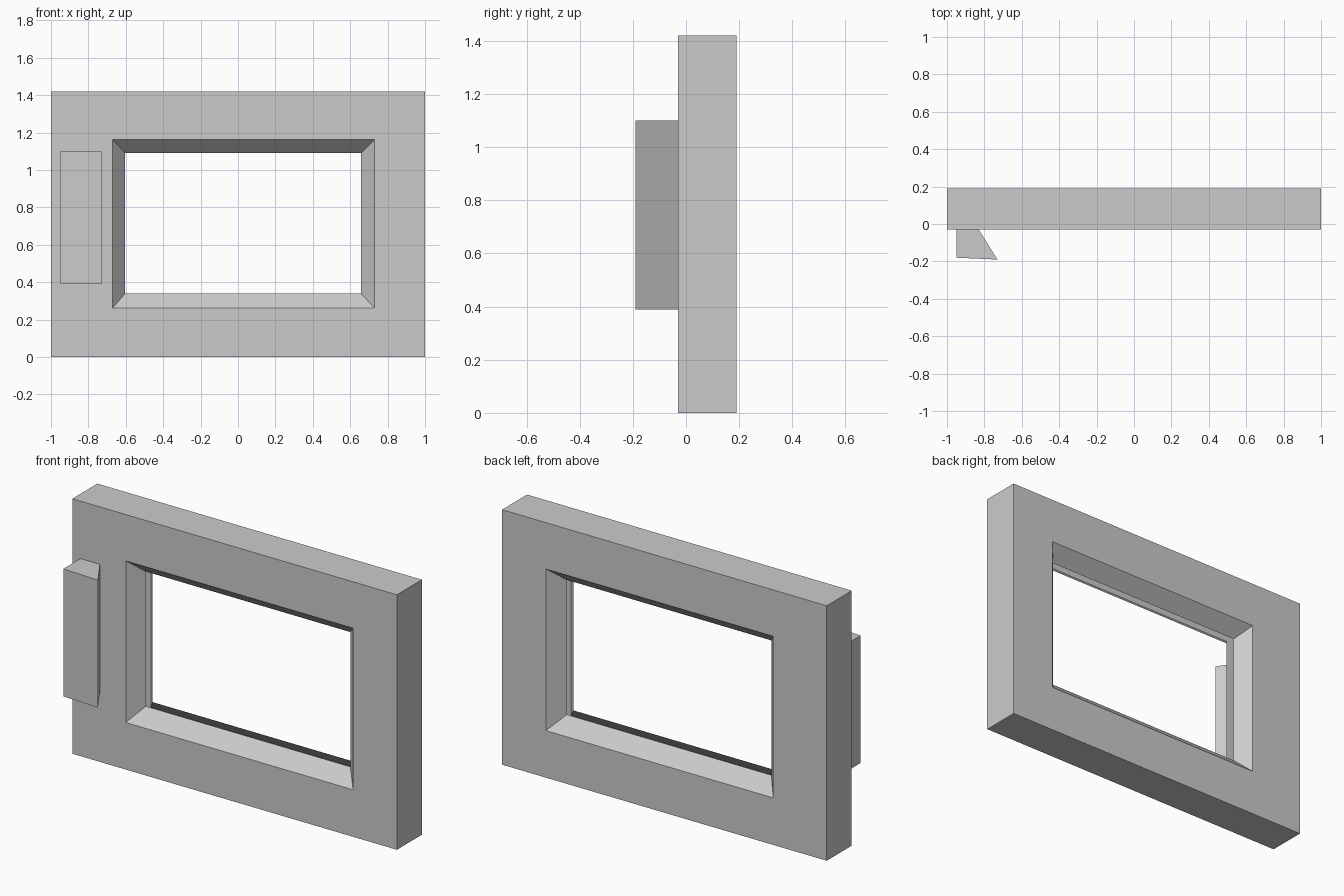
import bpy, bmesh

if "Cube" in bpy.data.objects:
    bpy.data.objects.remove(bpy.data.objects["Cube"])


def make_object(name, bm):
    mesh = bpy.data.meshes.new(name)
    bm.to_mesh(mesh)
    bm.free()
    obj = bpy.data.objects.new(name, mesh)
    bpy.context.collection.objects.link(obj)
    return obj


def rect(x0, x1, z0, z1, y):
    return [(x0, y, z0), (x1, y, z0), (x1, y, z1), (x0, y, z1)]


FRONT, BACK, SPLAY = -0.03, 0.19, 0.08
OUTER = (-1.0, 1.0, 0.0, 1.42)
OPENING = (-0.67, 0.73, 0.262, 1.162)
THROAT = (-0.603, 0.657, 0.34, 1.09)

# Wall panel: a hollow shell with splayed reveals and an open slot
# between the front and back reveals
bm = bmesh.new()
profile = [(THROAT, FRONT + SPLAY), (OPENING, FRONT), (OUTER, FRONT),
           (OUTER, BACK), (OPENING, BACK), (THROAT, BACK - SPLAY)]
rings = [[bm.verts.new(p) for p in rect(*r, y)] for r, y in profile]
for a, b in zip(rings, rings[1:]):
    for i in range(4):
        j = (i + 1) % 4
        bm.faces.new((a[i], b[i], b[j], a[j]))
make_object("window_wall", bm)

# Side block: slanted plan shape extruded upwards
bm = bmesh.new()
plan = [(-0.95, FRONT), (-0.95, -0.18), (-0.73, -0.19), (-0.83, FRONT)]
base = bm.faces.new([bm.verts.new((x, y, 0.39)) for x, y in plan])
top = bmesh.ops.extrude_face_region(bm, geom=[base], use_keep_orig=True)["geom"]
bmesh.ops.translate(bm, vec=(0, 0, 0.71),
                    verts=[v for v in top if isinstance(v, bmesh.types.BMVert)])
bmesh.ops.recalc_face_normals(bm, faces=bm.faces)
make_object("side_block", bm)
